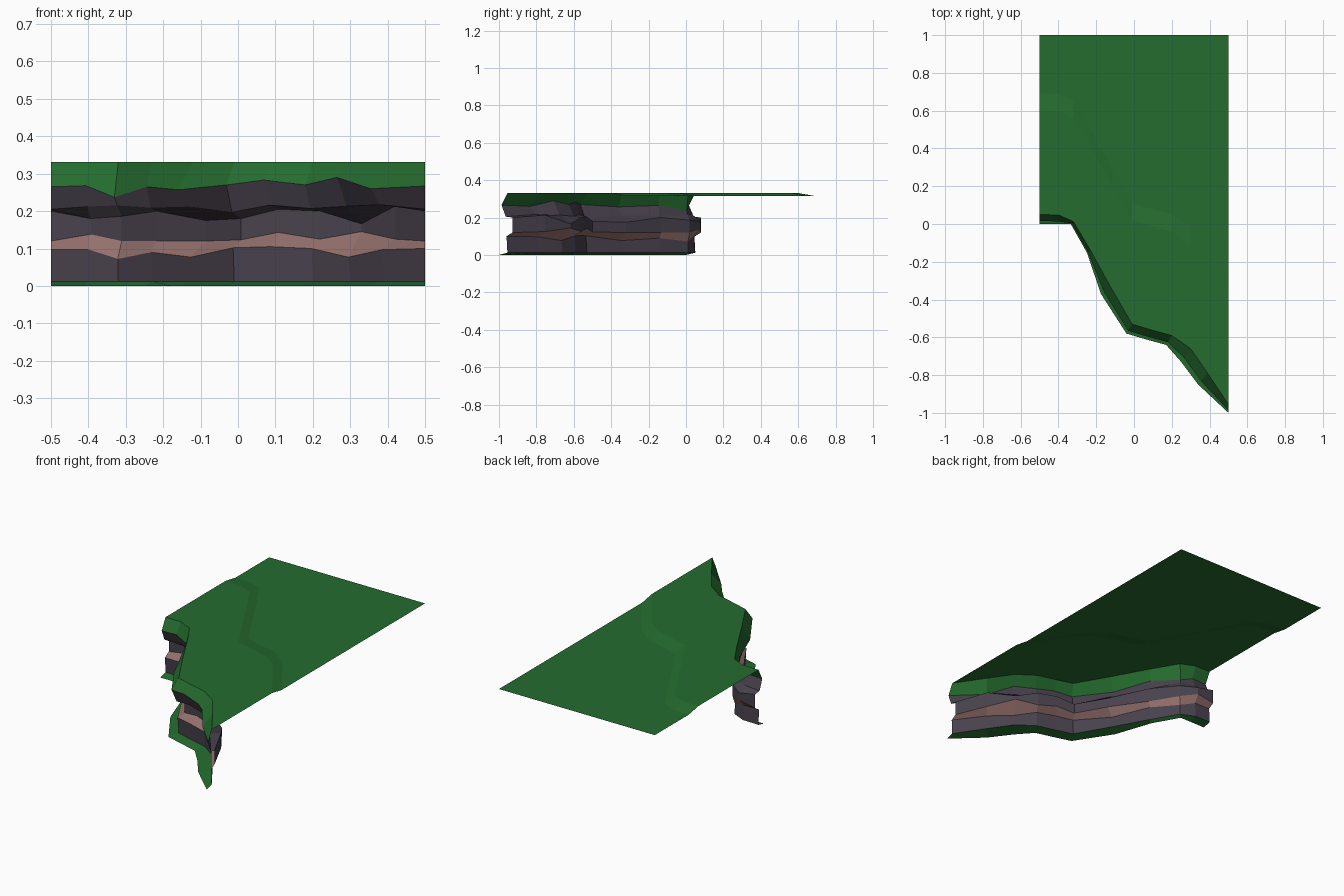
import bpy

if "Cube" in bpy.data.objects:
    bpy.data.objects.remove(bpy.data.objects["Cube"])

# Flat colours
def material(name, rgb):
    m = bpy.data.materials.new(name)
    m.diffuse_color = (*rgb, 1)
    m.use_nodes = True
    m.node_tree.nodes["Principled BSDF"].inputs["Base Color"].default_value = m.diffuse_color
    return m

GRASS = material("grass green", (0.018, 0.150, 0.028))
ROCK = material("dark rock", (0.066, 0.054, 0.074))
CLAY = material("pink clay", (0.300, 0.165, 0.155))

# Plan outlines: foot of the grass apron, and brink of the cliff
foot = [(-.5, 0), (-.41, 0), (-.335, 0), (-.25, -.15), (-.175, -.37), (-.04, -.58),
        (.06, -.61), (.17, -.64), (.25, -.73), (.34, -.85), (.5, -1)]
brink = [(-.5, .05), (-.4, .048), (-.32, .012), (-.23, -.14), (-.12, -.34), (-.01, -.53),
         (.09, -.56), (.2, -.59), (.3, -.66), (.39, -.79), (.5, -.955)]
N = len(foot)

# Uneven heights of each rock ledge, left to right
lip_z = [.265, .268, .237, .265, .257, .270, .283, .270, .290, .260, .267]
over_z = [.205, .212, .215, .209, .212, .197, .216, .207, .213, .217, .205]
under_z = [.200, .180, .186, .200, .175, .180, .205, .200, .166, .213, .200]
clay_z = [.120, .138, .120, .120, .120, .123, .143, .125, .145, .125, .120]
clay_low_z = [.098, .098, .072, .090, .077, .102, .105, .100, .077, .097, .100]


def ledge(t, z):
    """Row of points, t = 0 at the foot outline, 1 at the brink."""
    zs = z if isinstance(z, list) else [z] * N
    return [(a[0] + (b[0] - a[0]) * t, a[1] + (b[1] - a[1]) * t, h)
            for a, b, h in zip(foot, brink, zs)]


def inland(dy, z):
    return [(x, y + dy, z) for x, y in brink]


def sheet(name, rows, mats, band=lambda r: 0):
    """Skin neighbouring rows with flat quads; band gives the material per row."""
    faces = [(r * N + c, (r + 1) * N + c, (r + 1) * N + c + 1, r * N + c + 1)
             for r in range(len(rows) - 1) for c in range(N - 1)]
    me = bpy.data.meshes.new(name)
    me.from_pydata([p for row in rows for p in row], [], faces)
    for m in mats:
        me.materials.append(m)
    for i, f in enumerate(me.polygons):
        f.material_index = band(i // (N - 1))
    me.update()
    ob = bpy.data.objects.new(name, me)
    bpy.context.collection.objects.link(ob)
    return ob


lip = ledge(.3, lip_z)
base = ledge(1.0, .012)

# Plateau with a shallow step, ending in the overhanging turf lip
sheet("plateau_turf", [[(x, 1, .315) for x, _ in brink], inland(.64, .315),
                       inland(.55, .331), ledge(1, .331), lip], [GRASS])

# Cliff face: overhang, recess, sloping clay seam, lower wall
sheet("cliff_face", [lip, ledge(.8, over_z), ledge(1.6, under_z), ledge(1.6, clay_z),
                     ledge(.9, clay_low_z), base], [ROCK, CLAY],
      lambda r: 1 if r == 3 else 0)

# Thin grass apron at the bottom
sheet("grass_apron", [base, ledge(0, 0)], [GRASS])
